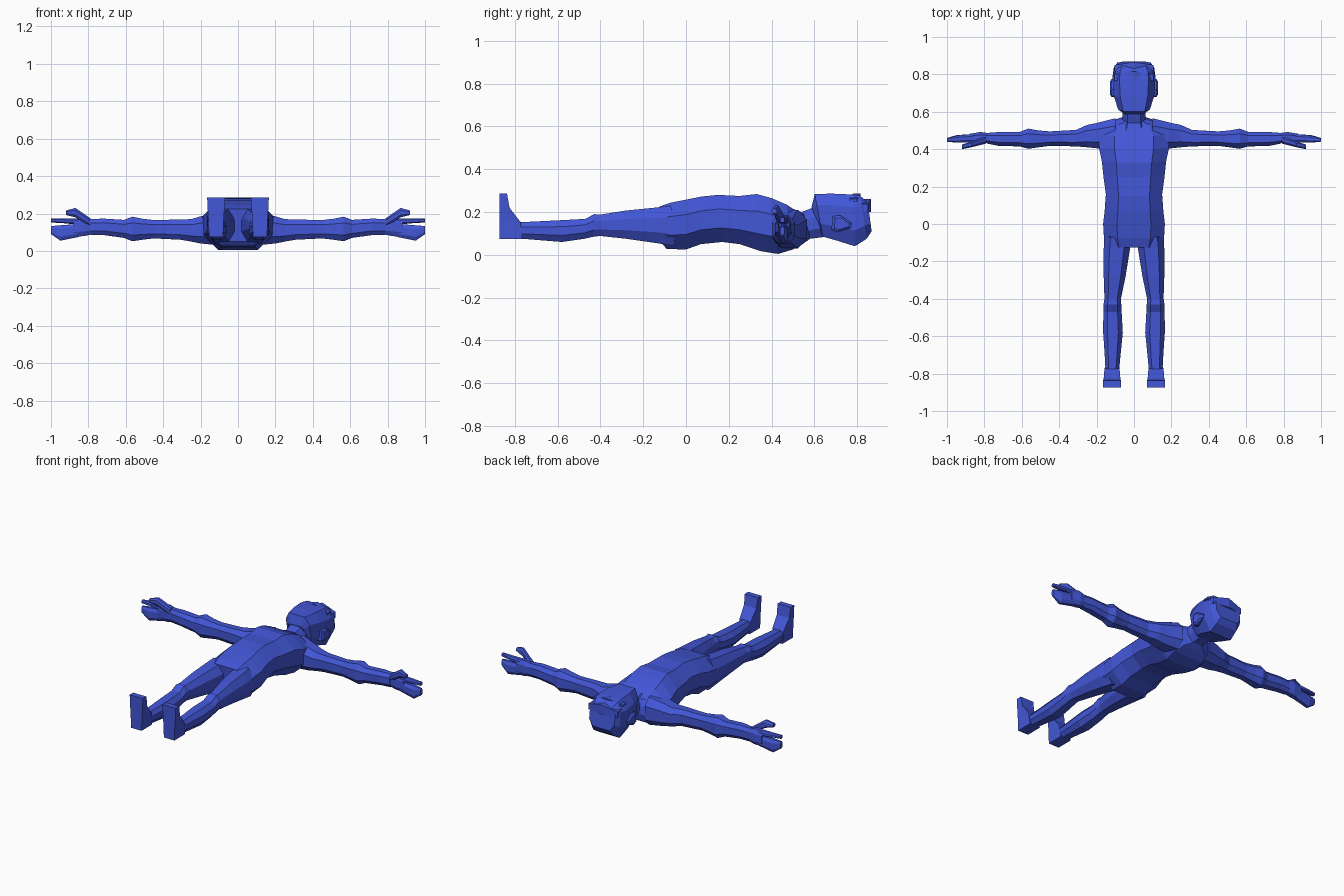
import bpy, bmesh
from mathutils import Vector

blue = bpy.data.materials.new("blue")
blue.diffuse_color = (0.055, 0.095, 0.68, 1)


def loft(name, rings, mirror=False):
    """Skin a list of equal-sized rings with flat faces and close both ends."""
    bm = bmesh.new()
    loops = [[bm.verts.new(p) for p in ring] for ring in rings]
    n = len(loops[0])
    for a, b in zip(loops, loops[1:]):
        for i in range(n):
            j = (i + 1) % n
            bm.faces.new((a[i], a[j], b[j], b[i]))
    bm.faces.new(loops[0][::-1])
    bm.faces.new(loops[-1])
    bmesh.ops.recalc_face_normals(bm, faces=bm.faces)
    me = bpy.data.meshes.new(name)
    bm.to_mesh(me)
    bm.free()
    me.materials.append(blue)
    ob = bpy.data.objects.new(name, me)
    bpy.context.collection.objects.link(ob)
    if mirror:
        ob.modifiers.new("mirror", 'MIRROR').use_mirror_merge = False
    return ob


def section(back, front, x0, x1, c=0.55, lo=0.3, hi=0.7):
    """Eight-sided body section between a back and a front (y, z) point."""
    b, f = Vector((0, *back)), Vector((0, *front))
    mid, w = (x0 + x1) / 2, (x1 - x0) / 2
    pts = [(-c, 0), (c, 0), (1, lo), (1, hi), (c, 1), (-c, 1), (-1, hi), (-1, lo)]
    return [b.lerp(f, t) + Vector((mid + u * w, 0, 0)) for u, t in pts]


def cross(x, y0, y1, z0, z1, k=0.25):
    """Eight-sided limb section at a given x."""
    pts = [(k, 0), (1 - k, 0), (1, k), (1, 1 - k), (1 - k, 1), (k, 1), (0, 1 - k), (0, k)]
    return [(x, y0 + (y1 - y0) * u, z0 + (z1 - z0) * v) for u, v in pts]


def quad(x0, x1, y0, y1, z):
    return [(x0, y0, z), (x1, y0, z), (x1, y1, z), (x0, y1, z)]


# torso: y back, z back, y front, z front, half width
torso = [(-.11, .05, -.125, .225, .145), (-.09, .027, -.075, .243, .16),
         (.00, .025, .00, .258, .165), (.07, .05, .07, .272, .157),
         (.17, .06, .15, .28, .15), (.25, .05, .25, .275, .163),
         (.35, .017, .33, .284, .172), (.43, .004, .40, .265, .188),
         (.50, .025, .47, .235, .19), (.545, .05, .53, .195, .15),
         (.58, .075, .555, .19, .06)]
loft("torso", [section((a, b), (c, d), -w, w) for a, b, c, d, w in torso])

# neck
neck = [(.50, .04, .50, .215, .075), (.58, .075, .54, .20, .062), (.66, .085, .62, .23, .062)]
loft("neck", [section((a, b), (c, d), -w, w) for a, b, c, d, w in neck])

# head
head = [(.605, .17, .587, .225, .055), (.64, .085, .602, .284, .085),
        (.70, .068, .68, .286, .108), (.79, .04, .775, .282, .115),
        (.845, .075, .815, .275, .108), (.868, .11, .85, .245, .09)]
loft("head", [section((a, b), (c, d), -w, w, .68, .3, .75) for a, b, c, d, w in head])

# crown ridge and hair fringe across the forehead
for name, y0, y1, z0, z1 in [("fringe", .765, .80, .25, .287), ("front_hair", .80, .85, .20, .262)]:
    loft(name, [[(x, y0 + d, z0), (x, y1 + d, z0), (x, y1 + d, z1 - e), (x, y0 + d, z1 - e)]
                for x, d, e in [(-.105, 0, .025), (0, .016, 0), (.105, 0, .025)]])

# ears
ear = [(.68, .115), (.71, .105), (.77, .125), (.775, .15), (.72, .185), (.685, .18)]
loft("ear", [[(x, .725 + (y - .725) * s, .145 + (z - .145) * s) for y, z in ear]
             for x, s in [(.095, 1), (.12, 1), (.129, .7)]], True)

# arms from shoulder to wrist
arm = [(.10, .40, .565, .03, .21), (.20, .405, .54, .04, .185), (.25, .41, .53, .05, .17),
       (.31, .415, .503, .06, .168), (.45, .418, .495, .067, .165),
       (.51, .41, .50, .06, .172), (.565, .402, .51, .052, .183),
       (.61, .415, .493, .07, .166), (.72, .417, .492, .085, .173),
       (.785, .43, .487, .085, .17)]
loft("arm", [cross(*r) for r in arm], True)

# hands: palm, two finger groups and thumb
loft("palm", [cross(*r) for r in [(.77, .435, .485, .09, .168), (.82, .43, .492, .08, .18),
                                  (.88, .435, .482, .075, .172)]], True)
loft("fingers", [cross(*r) for r in [(.85, .437, .482, .075, .145), (.95, .435, .475, .055, .137),
                                     (1.0, .44, .46, .09, .133)]], True)
loft("first_finger", [cross(*r) for r in [(.85, .437, .48, .14, .175), (.93, .435, .475, .148, .173),
                                          (1.0, .44, .46, .152, .174)]], True)
loft("thumb", [cross(*r) for r in [(.79, .43, .47, .13, .175), (.83, .42, .455, .155, .203),
                                   (.87, .41, .44, .18, .23), (.92, .40, .425, .192, .216)]], True)

# legs: y back, z back, y front, z front, inner x, outer x
leg = [(-.05, .04, -.07, .23, .012, .158), (-.14, .055, -.13, .222, .022, .162),
       (-.28, .075, -.28, .207, .045, .162), (-.40, .088, -.40, .188, .07, .158),
       (-.43, .085, -.43, .19, .068, .163), (-.475, .075, -.47, .168, .066, .164),
       (-.58, .06, -.58, .162, .06, .165), (-.68, .068, -.68, .157, .07, .158),
       (-.79, .077, -.78, .152, .08, .152)]
loft("leg", [section(r[:2], r[2:4], *r[4:]) for r in leg], True)

# feet, toes pointing up
loft("foot", [quad(.08, .155, -.873, -.765, .075), quad(.077, .158, -.873, -.775, .155),
              quad(.073, .162, -.873, -.825, .22), quad(.07, .165, -.873, -.837, .286)], True)
